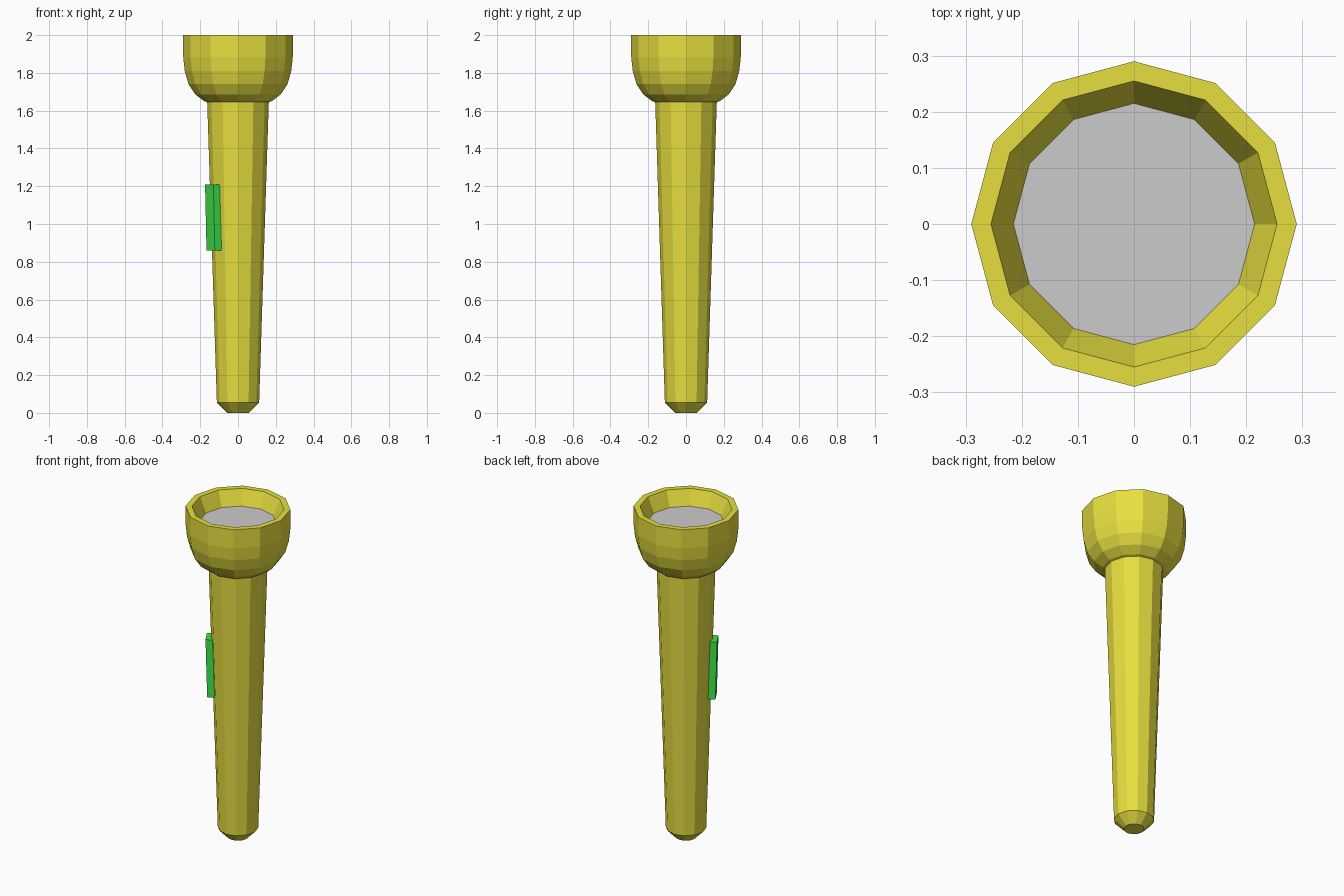
import bpy, bmesh, math
from mathutils import Vector

if "Cube" in bpy.data.objects:
    bpy.data.objects.remove(bpy.data.objects["Cube"])

SIDES = 12


def material(name, rgb):
    m = bpy.data.materials.new(name)
    m.diffuse_color = (*rgb, 1)
    m.use_nodes = True
    m.node_tree.nodes["Principled BSDF"].inputs["Base Color"].default_value = m.diffuse_color
    return m


def finish(name, bm, mat=None):
    mesh = bpy.data.meshes.new(name)
    bm.to_mesh(mesh)
    bm.free()
    obj = bpy.data.objects.new(name, mesh)
    bpy.context.collection.objects.link(obj)
    if mat:
        mesh.materials.append(mat)
    return obj


def lathe(name, profile, mat=None, cap_start=False, cap_end=False):
    """Turn (radius, z) points around the z axis with flat sides."""
    bm = bmesh.new()
    rings = []
    for r, z in profile:
        angles = [2 * math.pi * i / SIDES for i in range(SIDES)]
        rings.append([bm.verts.new((r * math.cos(a), r * math.sin(a), z)) for a in angles])
    for lower, upper in zip(rings, rings[1:]):
        for i in range(SIDES):
            j = (i + 1) % SIDES
            bm.faces.new((lower[i], lower[j], upper[j], upper[i]))
    if cap_start:
        bm.faces.new(rings[0][::-1])
    if cap_end:
        bm.faces.new(rings[-1])
    return finish(name, bm, mat)


yellow = material("yellow", (0.80, 0.74, 0.05))
green = material("green", (0.05, 0.80, 0.07))

# Tapered handle with chamfered end
lathe("handle", [(0.058, 0), (0.112, 0.055), (0.163, 1.645)], yellow, cap_start=True)

# Rounded head, flat rim and sloping reflector wall
lathe("head", [(0.163, 1.645), (0.178, 1.65), (0.225, 1.685), (0.262, 1.74), (0.282, 1.81),
               (0.29, 1.885), (0.29, 2.0), (0.255, 2.0), (0.215, 1.91)], yellow)

# Lens disc set below the rim
bm = bmesh.new()
bmesh.ops.create_circle(bm, cap_ends=True, radius=0.215, segments=SIDES)
bmesh.ops.translate(bm, verts=bm.verts, vec=(0, 0, 1.91))
bmesh.ops.recalc_face_normals(bm, faces=bm.faces)
for f in bm.faces:
    if f.normal.z < 0:
        f.normal_flip()
finish("lens", bm)

# Switch block, leaning with the handle taper
out_angle = math.radians(210)
outward = Vector((math.cos(out_angle), math.sin(out_angle), 0))
sideways = Vector((-outward.y, outward.x, 0))
bm = bmesh.new()
bmesh.ops.create_cube(bm, size=1)
for v in bm.verts:
    top = v.co.z > 0
    outer = v.co.x > 0
    radius = (0.176 if top else 0.167) if outer else 0.11
    z = 1.21 if top else 0.86
    v.co = outward * radius + sideways * math.copysign(0.044, v.co.y) + Vector((0, 0, z))
bmesh.ops.recalc_face_normals(bm, faces=bm.faces)
finish("switch", bm, green)
